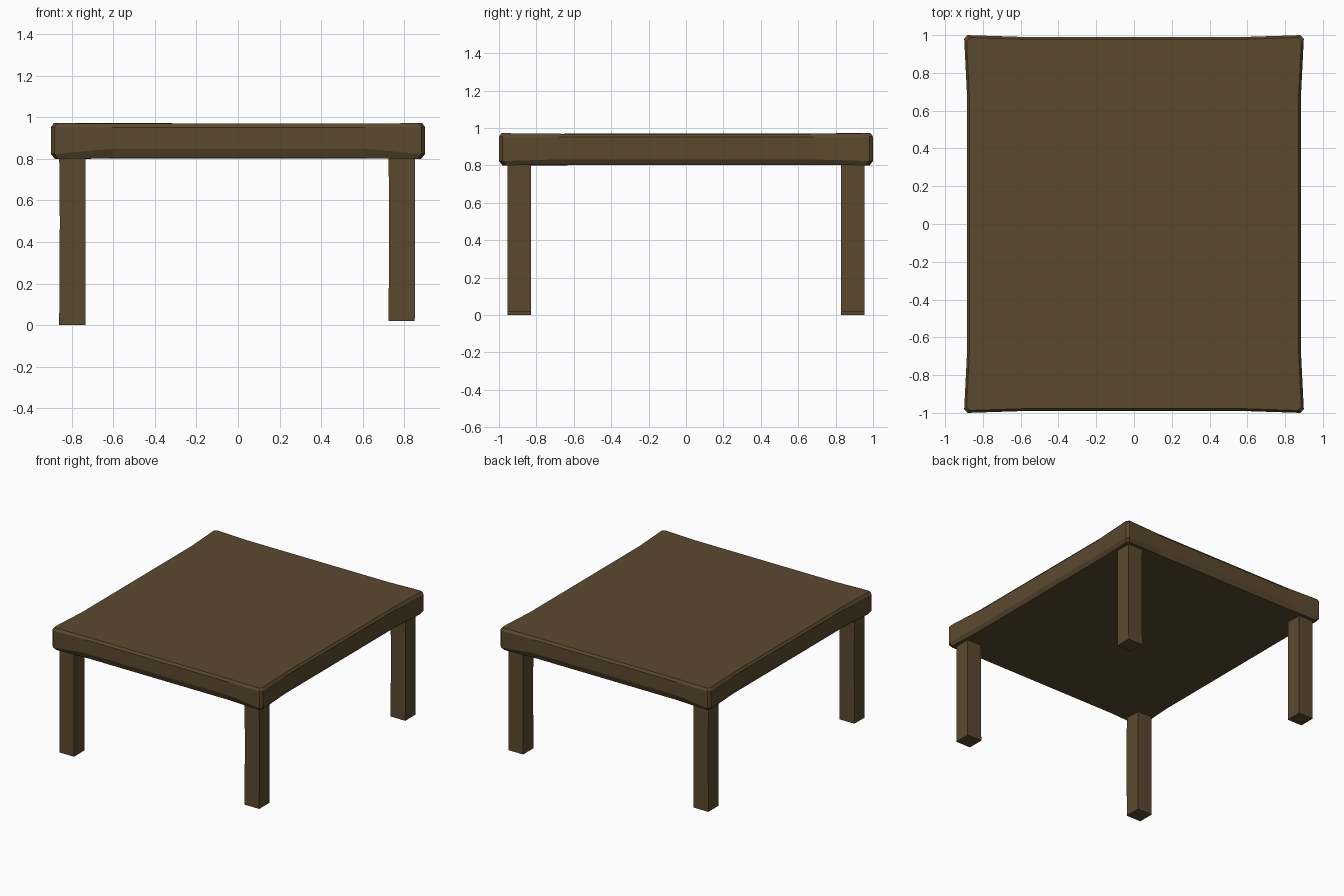
import bpy, bmesh

if "Cube" in bpy.data.objects:
    bpy.data.objects.remove(bpy.data.objects["Cube"])

wood = bpy.data.materials.new("dark_wood")
wood.diffuse_color = (0.105, 0.066, 0.028, 1)
wood.use_nodes = True
wood.node_tree.nodes["Principled BSDF"].inputs["Base Color"].default_value = wood.diffuse_color


def loft(name, rings):
    """Skin a stack of equal-length rings, capped at both ends."""
    bm = bmesh.new()
    loops = [[bm.verts.new(p) for p in ring] for ring in rings]
    n = len(loops[0])
    for a, b in zip(loops, loops[1:]):
        for i in range(n):
            j = (i + 1) % n
            bm.faces.new((a[i], a[j], b[j], b[i]))
    bm.faces.new(loops[0][::-1])
    bm.faces.new(loops[-1])
    bmesh.ops.recalc_face_normals(bm, faces=bm.faces)
    mesh = bpy.data.meshes.new(name)
    bm.to_mesh(mesh)
    bm.free()
    mesh.materials.append(wood)
    obj = bpy.data.objects.new(name, mesh)
    bpy.context.collection.objects.link(obj)
    return obj


def top_ring(inset, z_corner, z_side, z_end):
    """Slab outline: nipped corners, sides bowed slightly inwards."""
    quarter = [(0.884, 0.68, z_side), (0.899, 0.98, z_corner),
               (0.882, 1.0, z_corner), (0.61, 0.991, z_end)]
    ring = []
    for sx, sy in ((1, 1), (-1, 1), (-1, -1), (1, -1)):
        pts = quarter if sx * sy > 0 else quarter[::-1]
        ring += [(sx * (x - inset), sy * (y - inset), z) for x, y, z in pts]
    return ring


# Table top: wide lower chamfer, narrow upper chamfer
loft("table_top", [
    top_ring(0.018, 0.80, 0.803, 0.803),
    top_ring(0.0, 0.823, 0.832, 0.848),
    top_ring(0.0, 0.953, 0.952, 0.951),
    top_ring(0.013, 0.972, 0.969, 0.969),
])

# Legs: square posts, faintly uneven, right pair slightly shorter
HALF = 0.063
for side, cx, foot in (("left", -0.797, 0.0), ("right", 0.787, 0.02)):
    for end, cy in (("front", -0.892), ("back", 0.892)):
        rings = []
        for z, dx, h in ((foot, 0, HALF), (0.5, 0.002, HALF - 0.001), (0.82, 0, HALF)):
            rings.append([(cx + dx + sx * h, cy + sy * h, z)
                          for sx, sy in ((-1, -1), (1, -1), (1, 1), (-1, 1))])
        loft(f"{end}_{side}_leg", rings)
